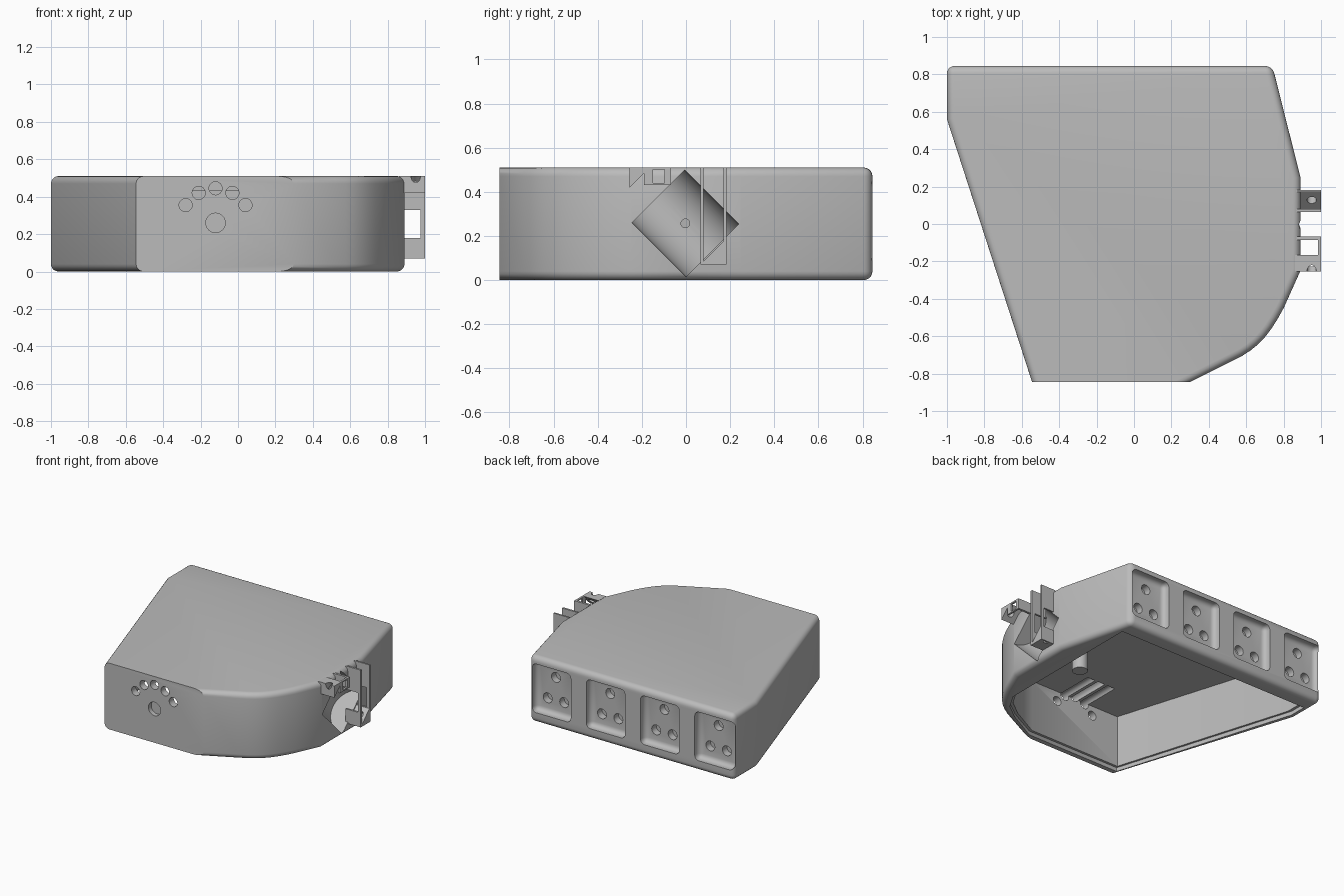
import bpy, bmesh, math
from mathutils import Vector, Matrix

cube = bpy.data.objects.get("Cube")
if cube:
    bpy.data.objects.remove(cube, do_unlink=True)

grey = bpy.data.materials.new("plain_grey")
grey.use_nodes = True
grey.diffuse_color = (0.5, 0.5, 0.5, 1)
grey.node_tree.nodes["Principled BSDF"].inputs["Base Color"].default_value = (0.5, 0.5, 0.5, 1)


def finish(name, bm):
    bmesh.ops.recalc_face_normals(bm, faces=bm.faces)
    mesh = bpy.data.meshes.new(name)
    bm.to_mesh(mesh)
    bm.free()
    mesh.materials.append(grey)
    obj = bpy.data.objects.new(name, mesh)
    bpy.context.scene.collection.objects.link(obj)
    return obj


def prism_bm(points, axis, lo, hi):
    """Extrude a 2D outline along an axis."""
    place = {"x": lambda a, b, c: (c, a, b),
             "y": lambda a, b, c: (a, c, b),
             "z": lambda a, b, c: (a, b, c)}[axis]
    bm = bmesh.new()
    face = bm.faces.new([bm.verts.new(place(a, b, lo)) for a, b in points])
    ext = bmesh.ops.extrude_face_region(bm, geom=[face])
    move = Vector(place(0, 0, hi - lo))
    bmesh.ops.translate(bm, vec=move, verts=[g for g in ext["geom"] if isinstance(g, bmesh.types.BMVert)])
    return bm


def prism(name, points, axis, lo, hi):
    return finish(name, prism_bm(points, axis, lo, hi))


def box(name, x, y, z, round_by=0):
    bm = prism_bm([(x[0], y[0]), (x[1], y[0]), (x[1], y[1]), (x[0], y[1])], "z", *z)
    if round_by:
        bmesh.ops.bevel(bm, geom=bm.edges[:], offset=round_by, segments=4, profile=0.5, affect="EDGES")
    return finish(name, bm)


def cylinder(name, centre, direction, radius, length, sides=32):
    bm = bmesh.new()
    turn = Vector(direction).to_track_quat("Z", "Y").to_matrix().to_4x4()
    bmesh.ops.create_cone(bm, cap_ends=True, segments=sides, radius1=radius, radius2=radius,
                          depth=length, matrix=Matrix.Translation(centre) @ turn)
    return finish(name, bm)


def cut(target, cutter):
    mod = target.modifiers.new("cut", "BOOLEAN")
    mod.operation = "DIFFERENCE"
    mod.solver = "EXACT"
    mod.object = cutter
    bpy.context.view_layer.objects.active = target
    bpy.ops.object.modifier_apply(modifier=mod.name)
    bpy.data.objects.remove(cutter, do_unlink=True)


def smooth(obj):
    bpy.ops.object.select_all(action="DESELECT")
    obj.select_set(True)
    bpy.context.view_layer.objects.active = obj
    bpy.ops.object.shade_smooth_by_angle(angle=math.radians(30))


# Body outline, with a curved front corner
curve = [Vector(p) for p in ((0.80, -0.45), (0.72, -0.60), (0.66, -0.67), (0.52, -0.735))]
corner = []
for i in range(8):
    t = i / 7
    p = ((1 - t) ** 3 * curve[0] + 3 * t * (1 - t) ** 2 * curve[1]
         + 3 * t * t * (1 - t) * curve[2] + t ** 3 * curve[3])
    corner.append((p.x, p.y))
outline = ([(-1, 0.56), (-1, 0.845), (0.74, 0.845), (0.89, 0.25), (0.89, -0.25)]
           + corner + [(0.30, -0.845), (-0.545, -0.845)])

# Body shell: every rim is rounded except around the flat front face
bm = prism_bm(outline, "z", 0, 0.51)
soft = []
for e in bm.edges:
    a, b = (v.co for v in e.verts)
    upright = abs(a.z - b.z) > 0.1
    on_front = max(a.y, b.y) < -0.84
    if (upright and a.y > 0.8) or (not upright and not on_front):
        soft.append(e)
bmesh.ops.bevel(bm, geom=soft, offset=0.04, segments=5, profile=0.5, affect="EDGES")
body = finish("body_shell", bm)

# Hollow underside with a stepped lip
hollow = [(-0.93, 0.57), (-0.93, 0.70), (0.69, 0.70), (0.69, -0.46), (0.62, -0.58),
          (0.50, -0.67), (0.27, -0.79), (-0.51, -0.79)]
cut(body, prism("hollow_cutter", hollow, "z", -0.1, 0.43))
mid = Vector((-0.1, -0.05))
lip = [tuple(mid + (Vector(p) - mid) * 1.025) for p in hollow]
cut(body, prism("lip_cutter", lip, "z", -0.1, 0.03))

# Front fan of holes, the upper ones running on as ceiling grooves
for x, z in ((-0.28, 0.355), (-0.21, 0.42), (-0.12, 0.445), (-0.03, 0.42), (0.04, 0.355)):
    cut(body, cylinder("fan_hole_cutter", (x, -0.7, z), (0, 1, 0), 0.035, 0.4))
cut(body, cylinder("large_hole_cutter", (-0.12, -0.86, 0.26), (0, 1, 0), 0.052, 0.1))

# Four back pockets, three sockets in each
for i in range(4):
    x = 0.555 - 0.462 * i
    cut(body, box("pocket_cutter", (x - 0.165, x + 0.165), (0.79, 0.95), (0.08, 0.455), 0.035))
    for dx, z in ((0, 0.365), (-0.07, 0.19), (0.07, 0.19)):
        cut(body, cylinder("socket_cutter", (x + dx, 0.79, z), (0, 1, 0), 0.038, 0.11, 24))

# Slanted drum recess in the left side, with a small centre hole
cut(body, cylinder("drum_cutter", (0.895, -0.003, 0.257), (0, 1, -1), 0.17, 0.345, 48))
cut(body, cylinder("centre_hole_cutter", (0.72, -0.003, 0.257), (1, 0, 0), 0.02, 0.16, 20))
smooth(body)

# Hanging post inside the hollow
smooth(cylinder("inner_post", (0.36, -0.16, 0.32), (0, 0, 1), 0.055, 0.24))

# Tall bracket: two windowed plates and a slanted foot
for side, y in (("front", (0.065, 0.08)), ("back", (0.17, 0.183))):
    plate = box("tall_bracket_plate_" + side, (0.87, 1.0), y, (0.07, 0.51))
    cut(plate, box("window_cutter", (0.80, 0.975), (0, 0.3), (0.18, 0.33)))
foot = prism("tall_bracket_foot", [(0.08, 0.07), (0.175, 0.07), (0.175, 0.18), (0.08, 0.085)],
             "x", 0.87, 1.0)
cut(foot, cylinder("foot_hole_cutter", (0.95, 0.125, 0.135), (0, 1, -1), 0.025, 0.3, 24))
smooth(foot)

# Short bracket: slanted head, thin plate and a framed outer window
head = prism("short_bracket_head", [(-0.255, 0.42), (-0.255, 0.51), (-0.165, 0.51)], "x", 0.86, 1.0)
cut(head, cylinder("head_hole_cutter", (0.95, -0.21, 0.465), (0, 1, -1), 0.025, 0.3, 24))
smooth(head)
box("short_bracket_plate", (0.87, 1.0), (-0.085, -0.068), (0.43, 0.51))
frame = box("short_bracket_frame", (0.985, 1.0), (-0.19, -0.08), (0.43, 0.51))
cut(frame, box("frame_cutter", (0.9, 1.1), (-0.15, -0.097), (0.44, 0.50)))
